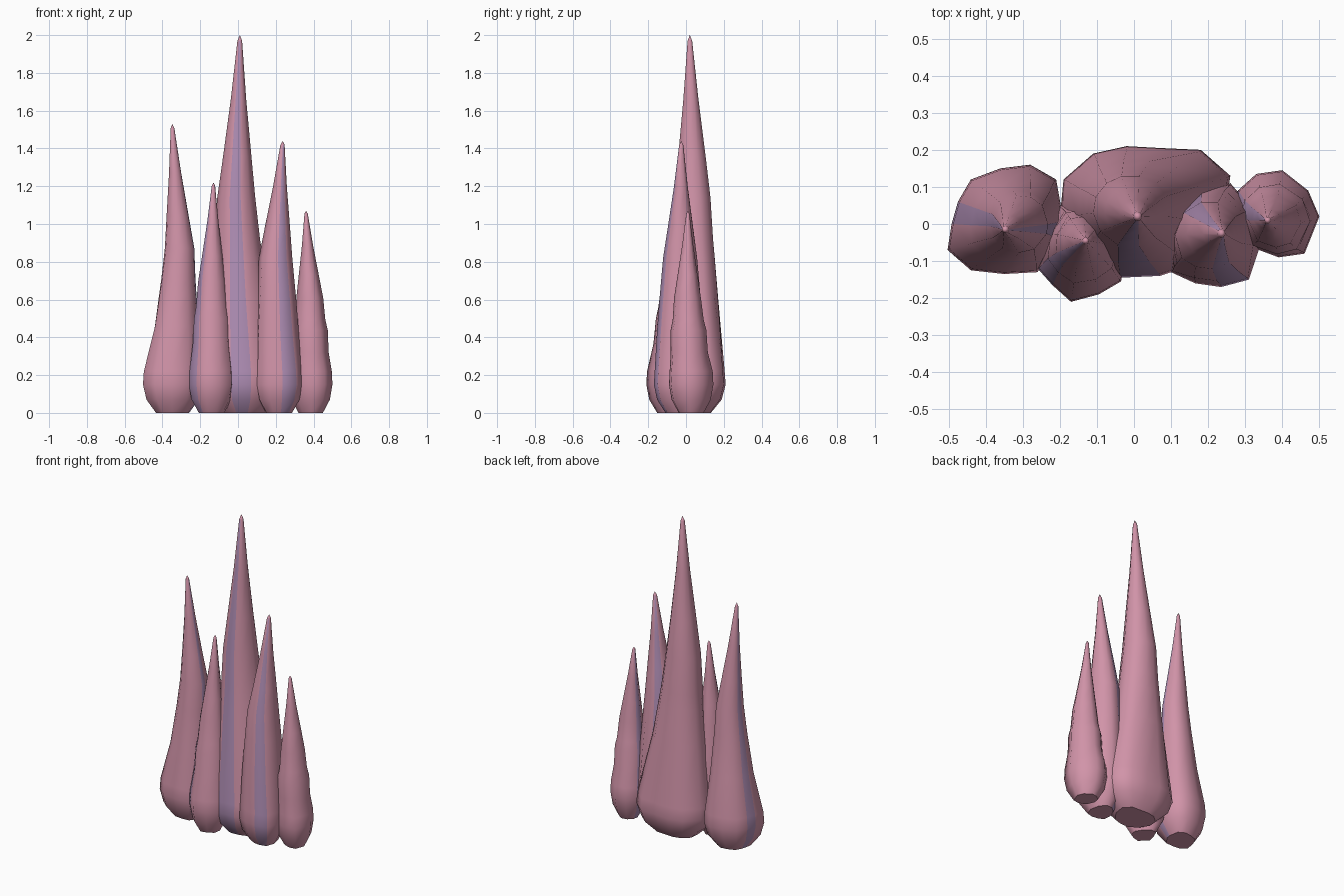
import bpy
import bmesh
from mathutils import Vector

default_cube = bpy.data.objects.get("Cube")
if default_cube:
    bpy.data.objects.remove(default_cube, do_unlink=True)


def make_material(name, colour):
    material = bpy.data.materials.new(name)
    material.use_nodes = True
    material.diffuse_color = (*colour, 1)
    shader = material.node_tree.nodes["Principled BSDF"]
    shader.inputs["Base Color"].default_value = (*colour, 1)
    material.roughness = 0.8
    return material


pink = make_material("dusty pink", (0.64, 0.295, 0.395))
violet = make_material("soft violet", (0.43, 0.27, 0.46))

# Rounded foot: (height, scale of the outline)
FOOT = [(0, 0.56), (0.07, 0.88), (0.15, 1), (0.22, 0.97)]
# Tapering blade: (fraction of full height, scale of the outline)
BLADE = [(0.3, 0.8), (0.41, 0.7), (0.46, 0.65), (0.57, 0.56),
         (0.68, 0.42), (0.83, 0.23), (0.985, 0.07)]


def ring_points(outline, base, centre, scale, roundness, z):
    """Scaled copy of the foot outline, drawn towards a circle higher up."""
    offsets = [point - base for point in outline]
    mean = sum(o.length for o in offsets) / len(offsets)
    points = []
    for offset in offsets:
        radius = offset.length * (1 - roundness) + mean * roundness
        flat = centre + offset.normalized() * radius * scale
        points.append((flat.x, flat.y, z))
    return points


def make_spike(name, outline, middle, tip, height, stripes, plump=1.0, shoulder=1.0):
    """Loft a crystal spike from its foot outline (in hundredths) to its tip."""
    outline = [Vector(point) / 100 for point in outline]
    low = Vector([min(p[i] for p in outline) for i in range(2)])
    high = Vector([max(p[i] for p in outline) for i in range(2)])
    base, middle, tip = (low + high) / 2, Vector(middle) / 100, Vector(tip) / 100

    bm = bmesh.new()
    rings = []
    for z, scale in FOOT:
        points = ring_points(outline, base, base, scale, 0, z)
        rings.append([bm.verts.new(p) for p in points])
    for index, (fraction, scale) in enumerate(BLADE):
        if fraction < 0.57:
            centre = base.lerp(middle, fraction / 0.57)
        else:
            centre = middle.lerp(tip, (fraction - 0.57) / 0.43)
        width = scale * (1 + (plump - 1) * min(1, fraction * 2))
        if index == 1:
            width *= shoulder
        points = ring_points(outline, base, centre, width,
                             min(1, fraction * 1.4), fraction * height)
        rings.append([bm.verts.new(p) for p in points])

    # Side columns, with whole columns painted as stripes
    count = len(outline)
    for lower, upper in zip(rings, rings[1:]):
        for i in range(count):
            j = (i + 1) % count
            face = bm.faces.new((lower[i], lower[j], upper[j], upper[i]))
            face.material_index = 1 if i in stripes else 0
    # Pointed cap
    apex = bm.verts.new((tip.x, tip.y, height))
    for i in range(count):
        bm.faces.new((rings[-1][i], rings[-1][(i + 1) % count], apex))
    # Flat foot with a crisp edge, everything else smooth
    foot = bm.faces.new(list(reversed(rings[0])))
    bmesh.ops.recalc_face_normals(bm, faces=bm.faces[:])
    for face in bm.faces:
        face.smooth = True
    for edge in foot.edges:
        edge.smooth = False

    mesh = bpy.data.meshes.new(name)
    bm.to_mesh(mesh)
    bm.free()
    mesh.materials.append(pink)
    mesh.materials.append(violet)
    spike = bpy.data.objects.new(name, mesh)
    bpy.context.collection.objects.link(spike)


# Outlines run anticlockwise seen from above
make_spike("outer_right_spike",
           [(-19, 1), (-21, 12), (-28, 16), (-36, 15), (-44, 12), (-47.5, 6),
            (-49.2, 0), (-50.3, -7), (-44, -12.5), (-35, -13.5), (-26, -13), (-20, -4)],
           middle=(-31, 0), tip=(-34.8, -1.5), height=1.53, stripes=(5, 11), plump=0.9)

make_spike("inner_right_spike",
           [(-26, -12), (-22, -16.5), (-17, -21), (-9.5, -19), (-3.5, -15.5),
            (-2, -8), (-7, 0), (-13, 5), (-20, 5), (-24, -4)],
           middle=(-14, -5.5), tip=(-13, -4.5), height=1.22, stripes=(0,),
           plump=1.08, shoulder=1.05)

make_spike("centre_spike",
           [(-4, -14.5), (7, -14), (16, -11), (24, 0), (26, 13), (18, 20),
            (7, 20.5), (-2, 21), (-11, 19), (-19, 12), (-20, 2), (-14, -8)],
           middle=(-0.8, 3.5), tip=(1, 2), height=2.0, stripes=(0,), plump=0.86)

make_spike("inner_left_spike",
           [(10, -13), (16.5, -16), (23.5, -17), (31, -15), (34, -6), (32, 4),
            (26, 11), (19, 10), (13, 5), (9.5, -3)],
           middle=(20, -3), tip=(23.7, -2.5), height=1.44, stripes=(2, 7), plump=1.2)

make_spike("outer_left_spike",
           [(50, 2), (47, 9), (40, 14.5), (33, 13.5), (28, 9), (27, 3),
            (31, -6), (39, -9), (46, -8)],
           middle=(38, 0.8), tip=(36, 1), height=1.07, stripes=(4,),
           plump=1.08, shoulder=1.08)
